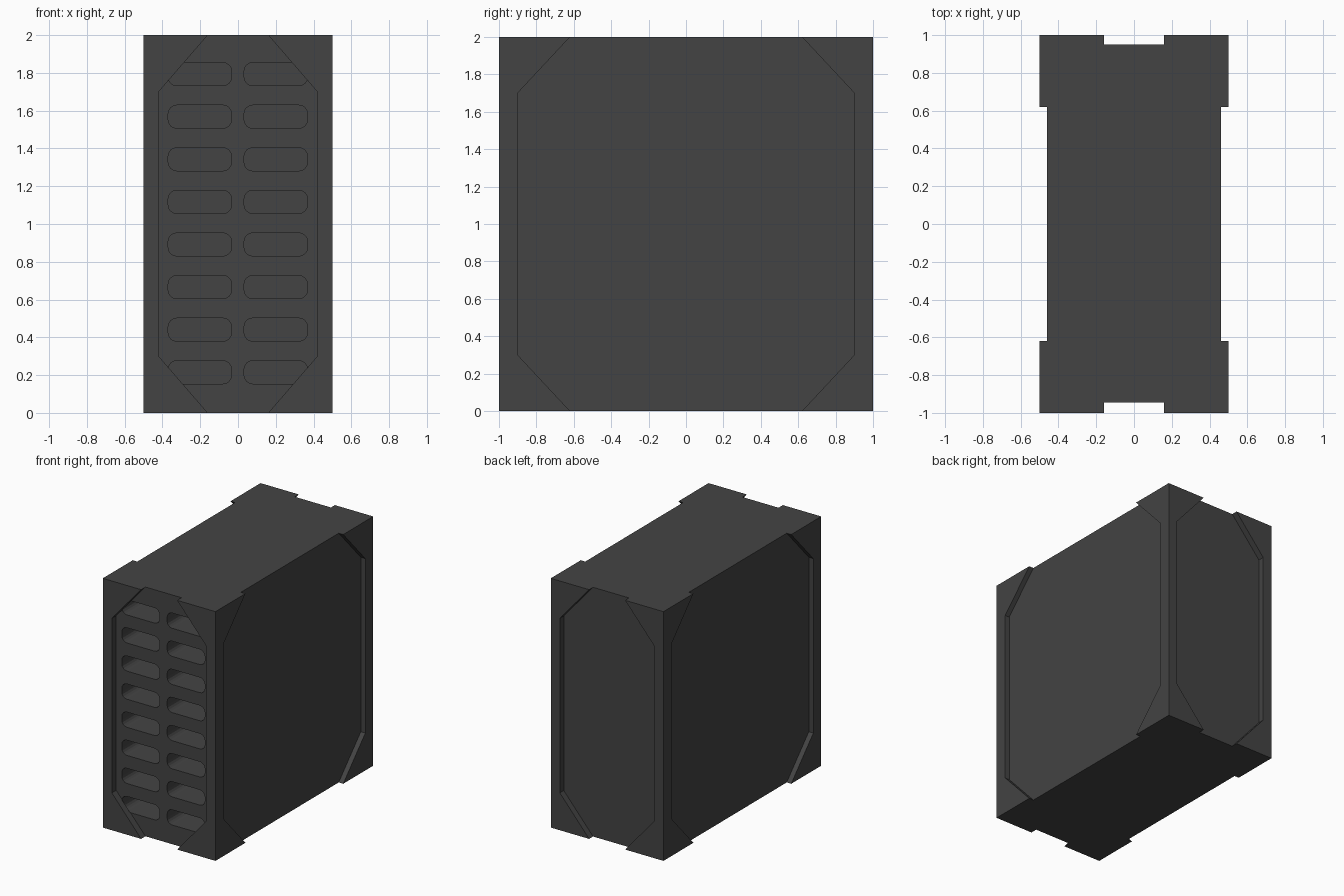
import bpy, bmesh, math
from mathutils import Vector

if "Cube" in bpy.data.objects:
    bpy.data.objects.remove(bpy.data.objects["Cube"])

mat = bpy.data.materials.new("charcoal grey")
mat.diffuse_color = (0.057, 0.057, 0.057, 1)
mat.use_nodes = True
mat.node_tree.nodes["Principled BSDF"].inputs["Base Color"].default_value = mat.diffuse_color


def prism(bm, points, extrude):
    """Closed prism from a flat outline of 3D points."""
    f = bm.faces.new([bm.verts.new(p) for p in points])
    r = bmesh.ops.extrude_face_region(bm, geom=[f])
    vs = [v for v in r["geom"] if isinstance(v, bmesh.types.BMVert)]
    bmesh.ops.translate(bm, verts=vs, vec=Vector(extrude))


def make(name, bm):
    bmesh.ops.recalc_face_normals(bm, faces=bm.faces)
    me = bpy.data.meshes.new(name)
    bm.to_mesh(me)
    bm.free()
    me.materials.append(mat)
    ob = bpy.data.objects.new(name, me)
    bpy.context.collection.objects.link(ob)
    return ob


def cut(target, cutter):
    m = target.modifiers.new("cut", 'BOOLEAN')
    m.operation = 'DIFFERENCE'
    m.solver = 'EXACT'
    m.object = cutter
    bpy.context.view_layer.objects.active = target
    bpy.ops.object.modifier_apply(modifier=m.name)
    bpy.data.objects.remove(cutter)


def octagon(wide, narrow):
    """Panel outline, running past the top and bottom edges."""
    right = [(narrow, -0.1), (narrow, 0), (wide, 0.3),
             (wide, 1.7), (narrow, 2), (narrow, 2.1)]
    return right + [(-a, z) for a, z in reversed(right)]


def rounded(cx, cz, w, h, r, n=4):
    """Rounded rectangle outline."""
    pts = []
    for q, (sx, sz) in enumerate([(1, 1), (-1, 1), (-1, -1), (1, -1)]):
        for i in range(n + 1):
            a = math.pi / 2 * (q + i / n)
            pts.append((cx + sx * (w / 2 - r) + r * math.cos(a),
                        cz + sz * (h / 2 - r) + r * math.sin(a)))
    return pts


# solid housing block
bm = bmesh.new()
prism(bm, [(-0.5, -1, 0), (0.5, -1, 0), (0.5, 1, 0), (-0.5, 1, 0)], (0, 0, 2))
housing = make("vented_housing", bm)

# sunken panels on all four upright sides
bm = bmesh.new()
prism(bm, [(x, -1.1, z) for x, z in octagon(0.42, 0.16)], (0, 0.155, 0))
prism(bm, [(x, 1.1, z) for x, z in octagon(0.42, 0.16)], (0, -0.15, 0))
for s in (-1, 1):
    prism(bm, [(s * 0.6, y, z) for y, z in octagon(0.9, 0.62)], (-s * 0.14, 0, 0))
cut(housing, make("panel_cutter", bm))

# vent slots in the front panel, passing behind the corner frame
bm = bmesh.new()
for row in range(8):
    for cx in (-0.202, 0.2):
        outline = rounded(cx, 0.215 + row * 0.2255, 0.335, 0.122, 0.045)
        prism(bm, [(x, -0.948, z) for x, z in outline], (0, 0.3, 0))
cut(housing, make("slot_cutter", bm))
